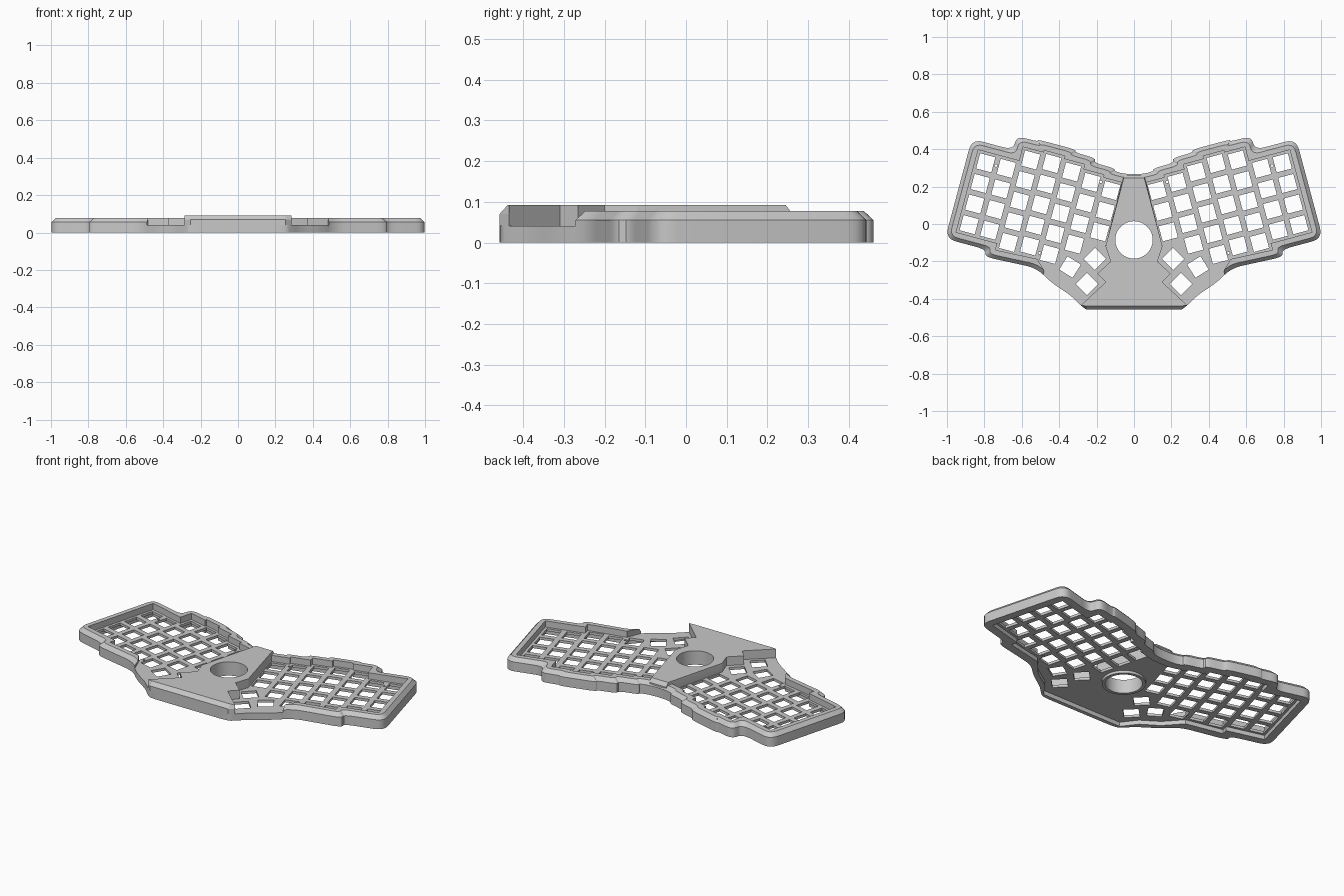
import bpy, bmesh, math
from mathutils import Vector, Matrix

cube = bpy.data.objects.get("Cube")
if cube:
    bpy.data.objects.remove(cube, do_unlink=True)

grey = bpy.data.materials.new("case_grey")
grey.use_nodes = True
colour = (0.58, 0.58, 0.58, 1)
grey.diffuse_color = colour
grey.node_tree.nodes["Principled BSDF"].inputs["Base Color"].default_value = colour

# Key grid of one half, tilted towards the middle
PITCH, HOLE, TILT = 0.114, 0.084, math.radians(15)
U = Vector((math.cos(TILT), math.sin(TILT)))
V = Vector((-math.sin(TILT), math.cos(TILT)))
ORIGIN = Vector((0.837, 0.1615))
STAGGER = [0, 0, 0.077, 0.088, 0.072, 0.045, 0.03]
ROWS = [4, 4, 5, 5, 5, 4, 3]
FLOOR, UNDERSIDE = 0.04, 0.025
STEPS = 6


def grid(col, row):
    """Point in the key grid: outermost column is 0, back row is 0."""
    return ORIGIN - U * col * PITCH + V * (STAGGER[col] + (1.5 - row) * PITCH)


def corner(col, side, row):
    return grid(col, row) + U * side * PITCH / 2


def flip(pts):
    return [Vector((-p.x, p.y)) for p in reversed(pts)]


def mirror(half):
    half = [Vector(p) for p in half]
    return half + flip(half)


def offset(pts, d):
    """Move a clockwise outline outwards by d."""
    out = []
    for i, p in enumerate(pts):
        a = (p - pts[i - 1]).normalized()
        b = (pts[(i + 1) % len(pts)] - p).normalized()
        n, m = Vector((-a.y, a.x)), Vector((-b.y, b.x))
        out.append(p + (n + m) * d / (1 + n.dot(m)))
    return out


def rounded(pts, radius):
    """Replace each corner with a short curve of STEPS points."""
    out = []
    for i, p in enumerate(pts):
        ends = []
        for q in (pts[i - 1], pts[(i + 1) % len(pts)]):
            e = q - p
            ends.append(p + e.normalized() * min(radius, e.length * 0.45))
        for k in range(STEPS):
            t = k / (STEPS - 1)
            out.append(ends[0] * (1 - t) ** 2 + p * 2 * t * (1 - t) + ends[1] * t * t)
    return out


def link(name, data):
    data.materials.append(grey)
    ob = bpy.data.objects.new(name, data)
    bpy.context.scene.collection.objects.link(ob)
    return ob


def loft(name, rings):
    """Closed solid through (outline, height) rings."""
    bm = bmesh.new()
    loops = [[bm.verts.new((p.x, p.y, z)) for p in pts] for pts, z in rings]
    n = len(loops[0])
    for lo, hi in zip(loops, loops[1:]):
        for i in range(n):
            bm.faces.new((lo[i], lo[(i + 1) % n], hi[(i + 1) % n], hi[i]))
    bm.faces.new(loops[0])
    bm.faces.new(loops[-1])
    bmesh.ops.recalc_face_normals(bm, faces=bm.faces)
    mesh = bpy.data.meshes.new(name)
    bm.to_mesh(mesh)
    bm.free()
    return link(name, mesh)


def evaluated_mesh(ob):
    graph = bpy.context.evaluated_depsgraph_get()
    return bpy.data.meshes.new_from_object(ob.evaluated_get(graph))


def sheet(name, outlines, z0, z1):
    """Flat plate from a filled curve; every outline after the first is a hole."""
    curve = bpy.data.curves.new(name + "_profile", 'CURVE')
    curve.dimensions, curve.fill_mode = '2D', 'BOTH'
    curve.extrude = (z1 - z0) / 2
    for pts in outlines:
        spline = curve.splines.new('POLY')
        spline.points.add(len(pts) - 1)
        for point, p in zip(spline.points, pts):
            point.co = (p.x, p.y, 0, 1)
        spline.use_cyclic_u = True
    profile = link(name + "_profile", curve)
    mesh = evaluated_mesh(profile)
    bpy.data.objects.remove(profile, do_unlink=True)
    mesh.transform(Matrix.Translation((0, 0, (z0 + z1) / 2)))
    bm = bmesh.new()
    bm.from_mesh(mesh)
    bmesh.ops.remove_doubles(bm, verts=bm.verts, dist=0.0001)
    bmesh.ops.recalc_face_normals(bm, faces=bm.faces)
    bm.to_mesh(mesh)
    bm.free()
    mesh.materials.clear()
    return link(name, mesh)


def circle(x, y, r, n):
    return [Vector((x + r * math.cos(k * math.tau / n), y + r * math.sin(k * math.tau / n)))
            for k in range(n)]


def square(c, angle):
    return [c + Vector((math.cos(a), math.sin(a))) * HOLE / math.sqrt(2)
            for a in (angle + math.pi / 4 + k * math.pi / 2 for k in range(4))]


# Stepped edge around the keys, from the back middle to the front
stair = []
for c in range(6, 1, -1):
    stair += [corner(c, -1, -0.5), corner(c, 1, -0.5)]
stair += [corner(1, -1, -0.5), corner(0, 1, -0.5), corner(0, 1, 3.5), corner(1, -1, 3.5),
          corner(2, 1, 4.5), corner(3, -1, 4.5)]
n = len(stair)

# Outer wall with rounded corners; the part past the key edge is the low front
front = [Vector(p) for p in ((0.44, -0.315), (0.34, -0.38), (0.285, -0.435), (0.255, -0.458))]
outer = mirror(offset(mirror(stair), 0.048)[:n] + front)
wall = rounded(outer, 0.06)
bevelled = rounded(offset(outer, -0.02), 0.045)
side = n * STEPS
front_edge = wall[side - 1:len(wall) - side + 1]

# Chamfered rim around the sides and back
inner = stair[::-1] + flip(stair)[::-1]
low = wall[-side:] + wall[:side] + inner
top = bevelled[-side:] + bevelled[:side] + inner
rim = loft("rim", [(low, 0), (low, 0.055), (top, 0.077)])

# Low skirt under the front edge
lip = [stair[-1]] + [Vector(p) for p in ((0.43, -0.285), (0.33, -0.35), (0.265, -0.435))]
skirt_line = front_edge + mirror(lip)[::-1]
skirt = loft("front_skirt", [(skirt_line, 0), (skirt_line, UNDERSIDE)])

# Key plate with switch holes, thumb holes, screw holes and ball hole
holes = [square(grid(c, r), TILT) for c in range(7) for r in range(ROWS[c])]
for x, y, deg in ((0.342, -0.23, 32), (0.209, -0.187, 45), (0.251, -0.321, 45)):
    holes.append(square(Vector((x, y)), math.radians(deg)))
holes += [circle(x, y, 0.007, 8) for x, y in ((0.177, 0.225), (0.505, -0.155), (0.738, 0.312))]
holes += [flip(h) for h in holes]
ball = circle(0, -0.085, 0.1, 48)
mid = offset(mirror(stair), 0.02)
plate = sheet("key_plate", [mid[:n] + front_edge + mid[n:], ball] + holes, UNDERSIDE, FLOOR)

# Collar under the ball hole
collar = sheet("ball_collar", [circle(0, -0.085, 0.118, 48), ball], 0.01, UNDERSIDE)

# Raised centre block, sloped at its front and back edges
block = mirror([(0.055, 0.262), (0.152, -0.12), (0.125, -0.2), (0.195, -0.265),
                (0.15, -0.31), (0.285, -0.435), (0.255, -0.458)])
block_top = [Vector((p.x, max(-0.438, min(0.245, p.y)))) for p in block]
centre = loft("centre_block", [(block, FLOOR), (block, 0.07), (block_top, 0.092)])
cutter = loft("ball_cutter", [(ball, -0.1), (ball, 0.2)])
cut = centre.modifiers.new("ball_hole", 'BOOLEAN')
cut.operation, cut.solver, cut.object = 'DIFFERENCE', 'EXACT', cutter
carved = evaluated_mesh(centre)
centre.modifiers.clear()
centre.data = carved
bpy.data.objects.remove(cutter, do_unlink=True)

# Smooth the round walls, keep edges sharp
for ob in (rim, skirt, plate, collar, centre):
    bpy.ops.object.select_all(action='DESELECT')
    ob.select_set(True)
    bpy.context.view_layer.objects.active = ob
    bpy.ops.object.shade_smooth_by_angle(angle=math.radians(25))
